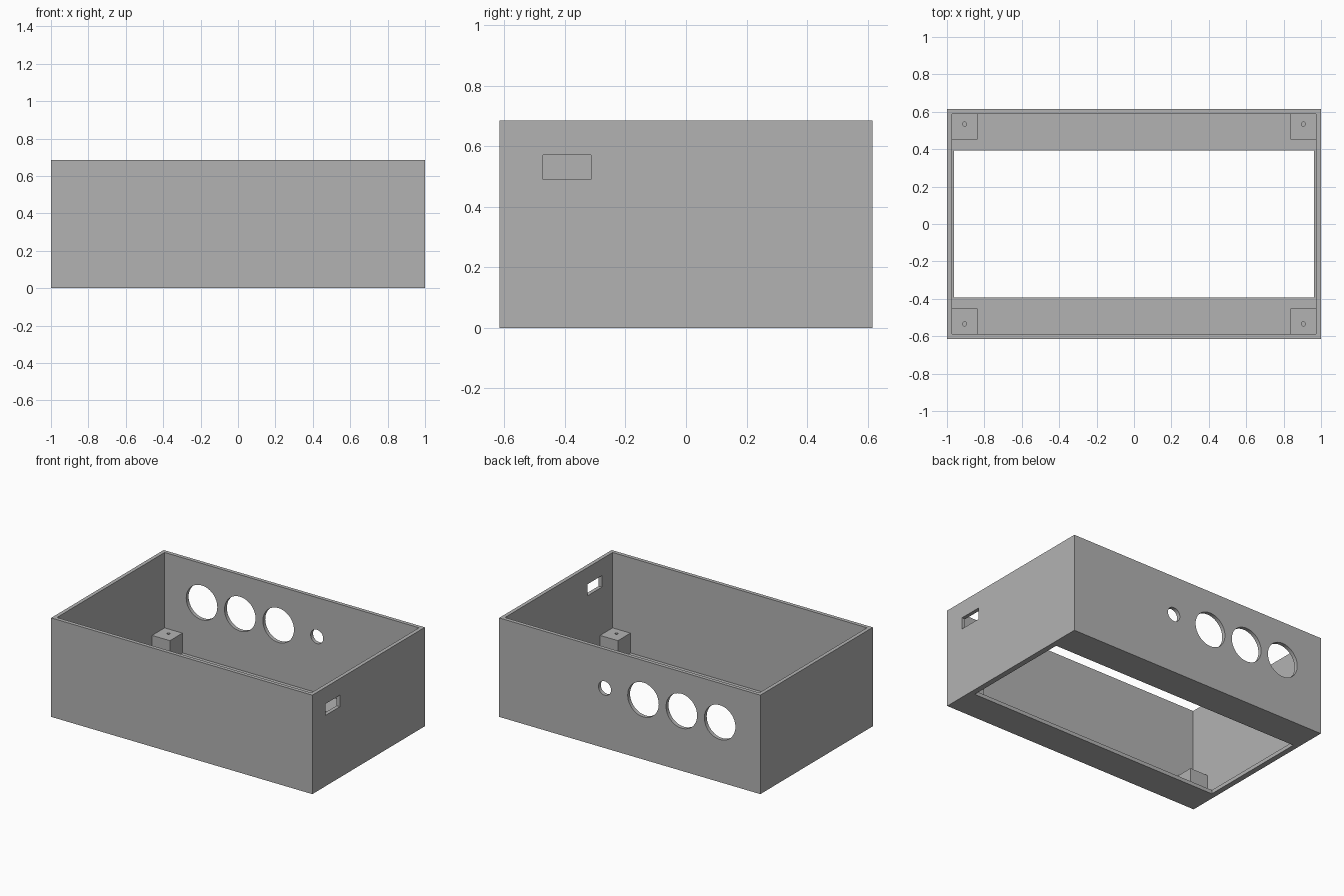
import bpy
import math

if "Cube" in bpy.data.objects:
    bpy.data.objects.remove(bpy.data.objects["Cube"], do_unlink=True)

HALF_X, HALF_Y, HEIGHT = 1.0, 0.615, 0.685
WALL = 0.026
POST_TOP = 0.163

grey = bpy.data.materials.new("plain grey")
grey.use_nodes = True
colour = (0.45, 0.45, 0.45, 1)
grey.diffuse_color = colour
grey.node_tree.nodes["Principled BSDF"].inputs["Base Color"].default_value = colour


def box(name, low, high):
    """Axis-aligned box between two corners."""
    bpy.ops.mesh.primitive_cube_add(size=1)
    obj = bpy.context.object
    obj.name = name
    obj.location = [(a + b) / 2 for a, b in zip(low, high)]
    obj.scale = [b - a for a, b in zip(low, high)]
    bpy.ops.object.transform_apply(location=True, rotation=True, scale=True)
    obj.data.materials.append(grey)
    return obj


def cylinder(name, radius, depth, centre, tilt=0, sides=48):
    bpy.ops.mesh.primitive_cylinder_add(vertices=sides, radius=radius, depth=depth,
                                        location=centre, rotation=(tilt, 0, 0))
    obj = bpy.context.object
    obj.name = name
    bpy.ops.object.transform_apply(location=True, rotation=True, scale=True)
    obj.data.materials.append(grey)
    return obj


def cut(target, cutter):
    """Subtract the cutter, then discard it."""
    cutter.hide_render = True
    bpy.ops.object.select_all(action='DESELECT')
    bpy.context.view_layer.objects.active = target
    target.select_set(True)
    mod = target.modifiers.new("cut", 'BOOLEAN')
    mod.operation = 'DIFFERENCE'
    mod.solver = 'EXACT'
    mod.object = cutter
    bpy.ops.object.modifier_apply(modifier=mod.name)
    bpy.data.objects.remove(cutter, do_unlink=True)


def smooth(obj):
    bpy.ops.object.select_all(action='DESELECT')
    bpy.context.view_layer.objects.active = obj
    obj.select_set(True)
    bpy.ops.object.shade_smooth_by_angle(angle=math.radians(30))


# Open-topped shell with a thin floor
inner_x, inner_y = HALF_X - WALL, HALF_Y - WALL
shell = box("enclosure_shell", (-HALF_X, -HALF_Y, 0), (HALF_X, HALF_Y, HEIGHT))
cut(shell, box("cavity_cutter", (-inner_x, -inner_y, WALL), (inner_x, inner_y, 1)))

# Large rectangular opening in the floor
cut(shell, box("floor_cutter", (-0.962, -0.394, -0.1), (0.962, 0.394, 0.1)))

# Socket slot in the side wall
cut(shell, box("slot_cutter", (0.9, -0.472, 0.49), (1.1, -0.313, 0.57)))

# Row of round holes in the back wall
for x, radius in ((-0.69, 0.119), (-0.397, 0.119), (-0.103, 0.119), (0.192, 0.048)):
    cut(shell, cylinder("round_cutter", radius, 0.2, (x, HALF_Y, 0.414), math.pi / 2))
smooth(shell)

# Corner screw posts with blind pilot holes, seated into floor and walls
for sx, side in ((-1, "right"), (1, "left")):
    for sy, end in ((-1, "front"), (1, "back")):
        xs = sorted((sx * 0.838, sx * (inner_x + 0.01)))
        ys = sorted((sy * 0.452, sy * (inner_y + 0.01)))
        post = box(f"screw_post_{end}_{side}", (xs[0], ys[0], 0.01),
                   (xs[1], ys[1], POST_TOP))
        cut(post, cylinder("pilot_cutter", 0.011, 0.2,
                           (sx * 0.906, sy * 0.534, POST_TOP), sides=24))
        smooth(post)
